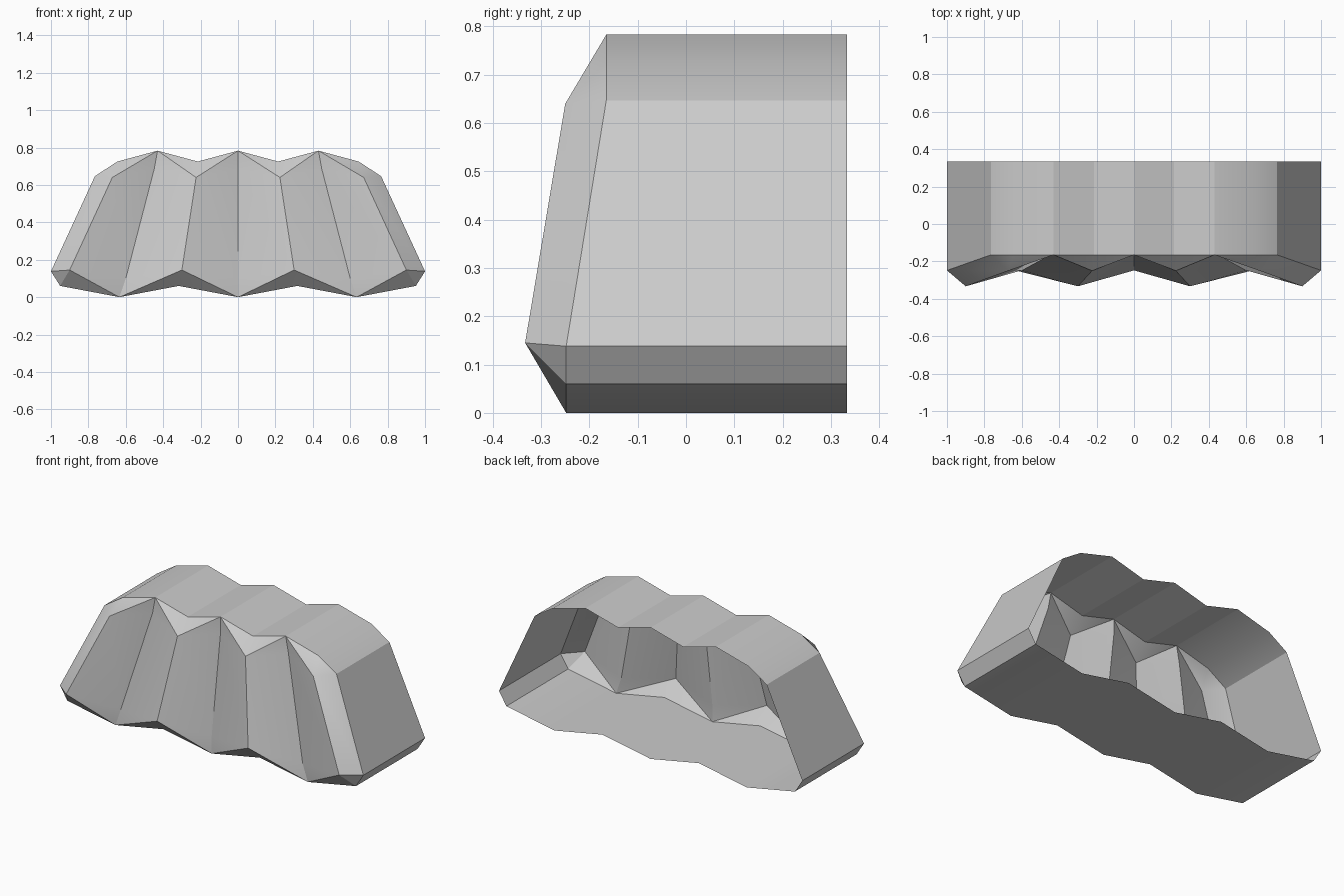
import bpy
import bmesh

cube = bpy.data.objects.get("Cube")
if cube:
    bpy.data.objects.remove(cube, do_unlink=True)

BACK = 0.333
STEPS = range(-3, 4)

grey = bpy.data.materials.new("light grey")
grey.use_nodes = True
colour = (0.6, 0.6, 0.6, 1)
grey.diffuse_color = colour
grey.node_tree.nodes["Principled BSDF"].inputs["Base Color"].default_value = colour

bm = bmesh.new()


def wave(pitch, even, odd):
    """Zigzag row of seven vertices; even and odd are (y, z) pairs."""
    return [bm.verts.new((i * pitch, *(odd if i % 2 else even))) for i in STEPS]


def chamfer(outer, inner):
    """Folded strip whose creases run from outer peaks to inner ridges."""
    for i in range(6):
        a, b, c, d = outer[i], outer[i + 1], inner[i + 1], inner[i]
        if i % 2:
            bm.faces.new((a, b, c))
            bm.faces.new((a, c, d))
        else:
            bm.faces.new((a, b, d))
            bm.faces.new((b, c, d))


# Wavy rows around the front
top_rim = wave(0.215, (-0.165, 0.783), (-0.165, 0.725))
top_face = wave(0.224, (-0.165, 0.685), (-0.25, 0.64))
low_face = wave(0.3, (-0.248, 0.1), (-0.333, 0.145))
low_rim = wave(0.317, (-0.248, 0.0), (-0.248, 0.06))

# Corrugated front panel with its chamfers
for i in range(6):
    bm.faces.new((top_face[i], top_face[i + 1], low_face[i + 1], low_face[i]))
chamfer(top_rim, top_face)
chamfer(low_rim, low_face)

# Side chamfers and corner triangles
sides = {}
for end, s in ((0, -1), (-1, 1)):
    shoulder = bm.verts.new((s * 0.765, -0.165, 0.647))
    hip = bm.verts.new((s, -0.248, 0.138))
    bm.faces.new((top_face[end], low_face[end], hip, shoulder))
    bm.faces.new((top_rim[end], top_face[end], shoulder))
    bm.faces.new((low_rim[end], low_face[end], hip))
    sides[s] = [shoulder, hip]

# Walls running straight to the open back
rim = top_rim + sides[1] + low_rim[::-1] + sides[-1][::-1]
back = [bm.verts.new((v.co.x, BACK, v.co.z)) for v in rim]
for i in range(len(rim)):
    j = (i + 1) % len(rim)
    bm.faces.new((rim[i], rim[j], back[j], back[i]))

bmesh.ops.recalc_face_normals(bm, faces=bm.faces[:])
mesh = bpy.data.meshes.new("corrugated_shell")
bm.to_mesh(mesh)
bm.free()
mesh.materials.append(grey)

shell = bpy.data.objects.new("corrugated_shell", mesh)
bpy.context.collection.objects.link(shell)
bpy.ops.object.select_all(action="DESELECT")
shell.select_set(True)
bpy.context.view_layer.objects.active = shell
bpy.ops.object.shade_smooth_by_angle(angle=0.52)
